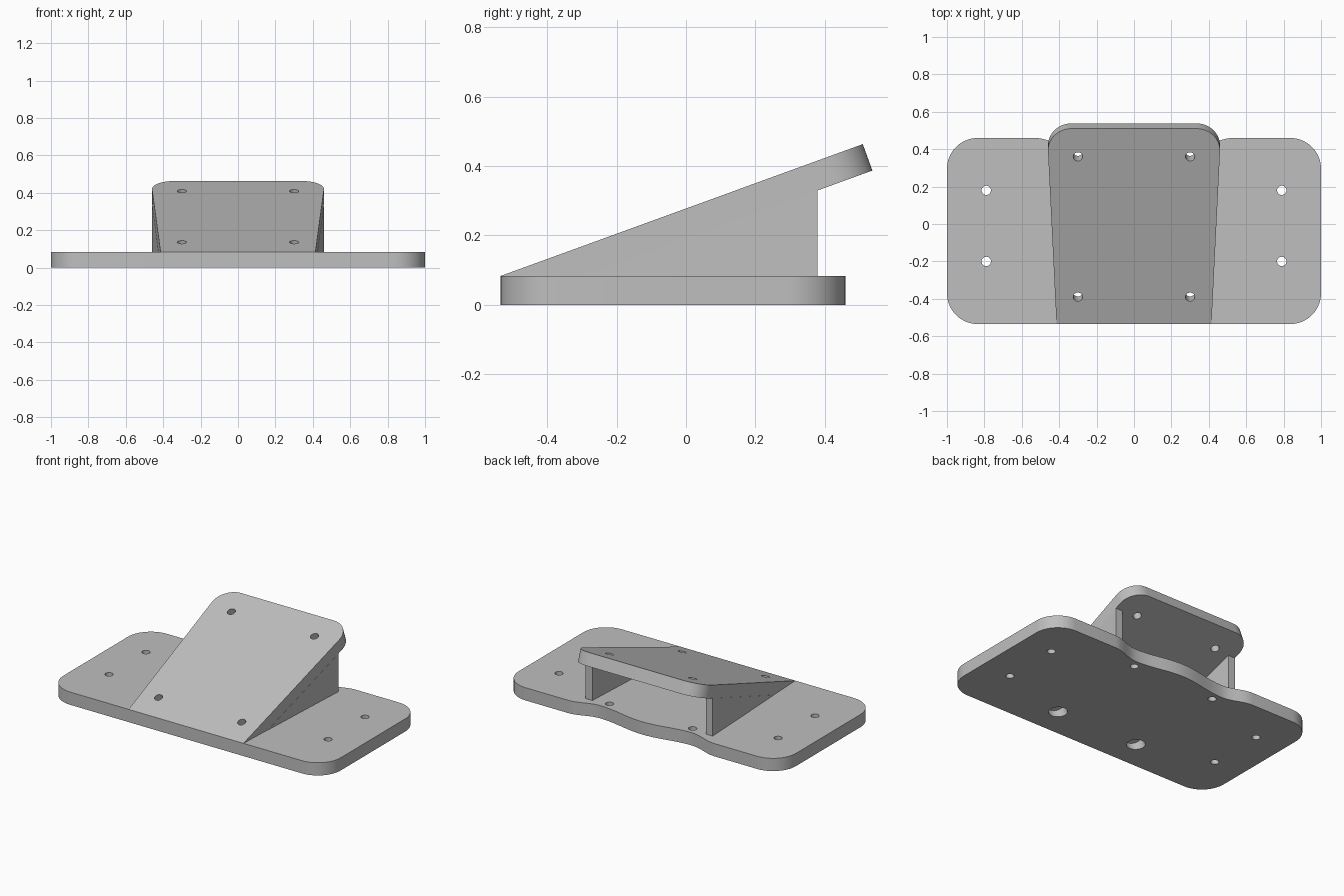
import bpy, bmesh, math
from mathutils import Matrix, Vector

if "Cube" in bpy.data.objects:
    bpy.data.objects.remove(bpy.data.objects["Cube"])

FRONT, BACK, BASE_H = -0.535, 0.46, 0.083
TILT = math.radians(20)
THICK = 0.081
SLOPE = math.tan(TILT)
# Frame of the sloping top: x across, y up the slope, z out of the face
RAMP = Matrix.Translation((0, FRONT, BASE_H)) @ Matrix.Rotation(TILT, 4, 'X')

grey = bpy.data.materials.new("plain grey")
grey.use_nodes = True
colour = (0.52, 0.52, 0.52, 1)
grey.diffuse_color = colour
grey.node_tree.nodes["Principled BSDF"].inputs["Base Color"].default_value = colour


def finish(name, bm, matrix=Matrix()):
    bmesh.ops.recalc_face_normals(bm, faces=bm.faces)
    bm.transform(matrix)
    mesh = bpy.data.meshes.new(name)
    bm.to_mesh(mesh)
    bm.free()
    mesh.materials.append(grey)
    obj = bpy.data.objects.new(name, mesh)
    bpy.context.collection.objects.link(obj)
    return obj


def slab(name, outline, z0, z1, matrix=Matrix()):
    bm = bmesh.new()
    face = bm.faces.new([bm.verts.new((x, y, z0)) for x, y in outline])
    top = bmesh.ops.extrude_face_region(bm, geom=[face])["geom"]
    bmesh.ops.translate(bm, vec=(0, 0, z1 - z0),
                        verts=[g for g in top if isinstance(g, bmesh.types.BMVert)])
    return finish(name, bm, matrix)


def arc(cx, cy, r, start, end, steps=14):
    return [(cx + r * math.cos(math.radians(start + (end - start) * i / steps)),
             cy + r * math.sin(math.radians(start + (end - start) * i / steps)))
            for i in range(steps + 1)]


def both_sides(half):
    return half + [(-x, y) for x, y in reversed(half) if x > 0]


def cylinder(name, r, z0, z1, matrix):
    return slab(name, arc(0, 0, r, 0, 345, 23), z0, z1, matrix)


def cut(target, cutters):
    for c in cutters:
        mod = target.modifiers.new("hole", 'BOOLEAN')
        mod.operation, mod.solver, mod.object = 'DIFFERENCE', 'EXACT', c
        c.hide_render = True
        c.hide_set(True)


def smooth(obj):
    bpy.ops.object.select_all(action='DESELECT')
    obj.select_set(True)
    bpy.context.view_layer.objects.active = obj
    bpy.ops.object.shade_smooth_by_angle(angle=math.radians(30))


def half_width(y):
    return 0.414 + 0.049 * (y - FRONT)


# Base plate: rounded corners, scalloped back edge
def ease(x0, y0, x1, y1, steps=10):
    return [(x0 + (x1 - x0) * i / steps,
             y0 + (y1 - y0) * (1 - math.cos(math.pi * i / steps)) / 2)
            for i in range(1, steps + 1)]


R = 0.165
half = arc(1 - R, FRONT + R, R, -90, 0) + arc(1 - R, BACK - R, R, 0, 90)
half += [(0.53, BACK)] + ease(0.53, BACK, 0.33, 0.412) + ease(0.33, 0.412, 0, 0.455)
base = slab("base_plate", both_sides(half), 0, BASE_H)

# Sloping plate: widens towards its rounded upper end
LENGTH, r = 1.112, 0.125
width = half_width(0.4)
half = [(half_width(FRONT), 0)] + arc(width - r, LENGTH - r, r, 0, 90)
ramp = slab("sloping_plate", both_sides(half), -THICK, 0, RAMP)

# Side walls: wedges under the sloping plate
drop = THICK / math.cos(TILT)
for name, side in (("left_wall", 1), ("right_wall", -1)):
    under = lambda y: BASE_H + (y - FRONT) * SLOPE - drop
    profile = [(-0.32, under(-0.32)), (0.38, BASE_H - 0.01), (0.38, under(0.38))]
    bm = bmesh.new()
    rings = [[bm.verts.new((side * (half_width(y) - inset), y, z)) for y, z in profile]
             for inset in (0, 0.05)]
    for ring in rings:
        bm.faces.new(ring)
    for i in range(3):
        j = (i + 1) % 3
        bm.faces.new((rings[0][i], rings[0][j], rings[1][j], rings[1][i]))
    finish(name, bm)

# Screw holes
base_cutters, ramp_cutters = [], []
for s in (1, -1):
    for x, y in ((0.79, 0.18), (0.79, -0.2), (0.3, 0.36)):
        base_cutters.append(cylinder("base_hole_cutter", 0.025, -0.1, 0.2,
                                     Matrix.Translation((s * x, y, 0))))
    for y in (-0.39, 0.36):
        place = RAMP @ Matrix.Translation((s * 0.3, (y - FRONT) / math.cos(TILT), 0))
        ramp_cutters.append(cylinder("ramp_hole_cutter", 0.025, -0.12, 0.1, place))
        if y < 0:
            bore = cylinder("counterbore_cutter", 0.055, -0.3, -0.076, place)
            base_cutters += [bore, ramp_cutters[-1]]
            ramp_cutters.append(bore)
cut(base, base_cutters)
cut(ramp, ramp_cutters)
for obj in (base, ramp):
    smooth(obj)
